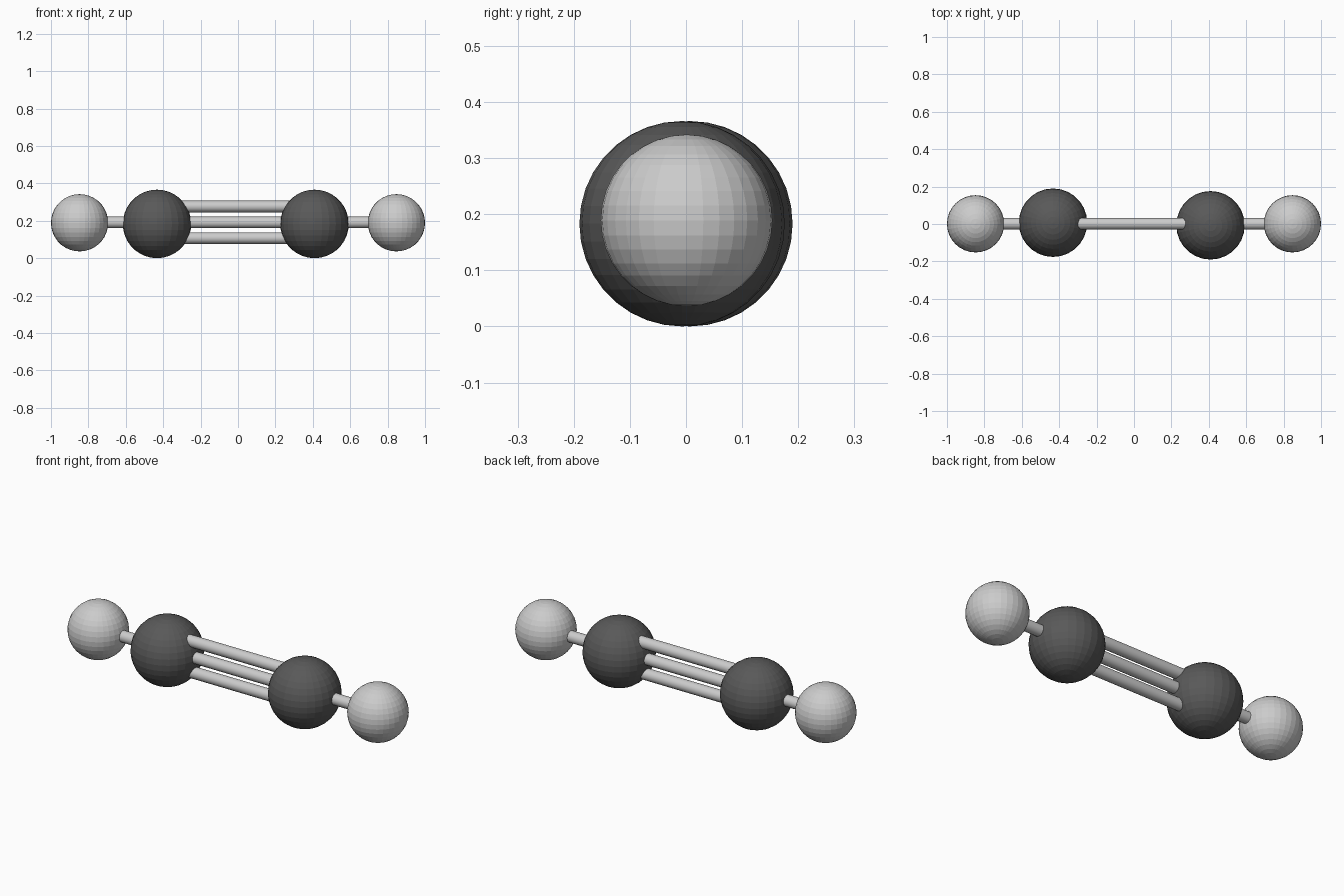
import bpy
from math import pi

if "Cube" in bpy.data.objects:
    bpy.data.objects.remove(bpy.data.objects["Cube"])


def ball(name, x, y, z, r, seg, rings):
    bpy.ops.mesh.primitive_uv_sphere_add(segments=seg, ring_count=rings,
                                         radius=r, location=(x, y, z))
    ob = bpy.context.object
    ob.name = name
    return ob


def rod(name, x0, x1, y, z, r=0.031):
    bpy.ops.mesh.primitive_cylinder_add(vertices=16, radius=r, depth=x1 - x0,
                                        location=((x0 + x1) / 2, y, z),
                                        rotation=(0, pi / 2, 0))
    ob = bpy.context.object
    ob.name = name
    bpy.ops.object.shade_smooth_by_angle()
    return ob


def color(ob, v):
    mat = bpy.data.materials.get("dark_atom") or bpy.data.materials.new("dark_atom")
    mat.diffuse_color = (v, v, v, 1)
    mat.use_nodes = True
    mat.node_tree.nodes["Principled BSDF"].inputs["Base Color"].default_value = mat.diffuse_color
    ob.data.materials.append(mat)


# dark carbon balls, very slightly offset from the axis
color(ball("carbon_left", -0.433, 0.007, 0.183, 0.183, 28, 18), 0.1)
color(ball("carbon_right", 0.409, -0.007, 0.183, 0.183, 28, 18), 0.1)

# light hydrogen balls at the ends
ball("hydrogen_left", -0.847, 0.001, 0.189, 0.153, 32, 18)
ball("hydrogen_right", 0.847, 0.001, 0.189, 0.153, 32, 18)

# single bonds
rod("single_bond_left", -0.75, -0.55, 0.001, 0.191)
rod("single_bond_right", 0.53, 0.75, 0.001, 0.191)

# triple bond stacked vertically
for i, z in enumerate((0.107, 0.191, 0.276)):
    rod(f"triple_bond_{i + 1}", -0.38, 0.36, 0.001, z)
